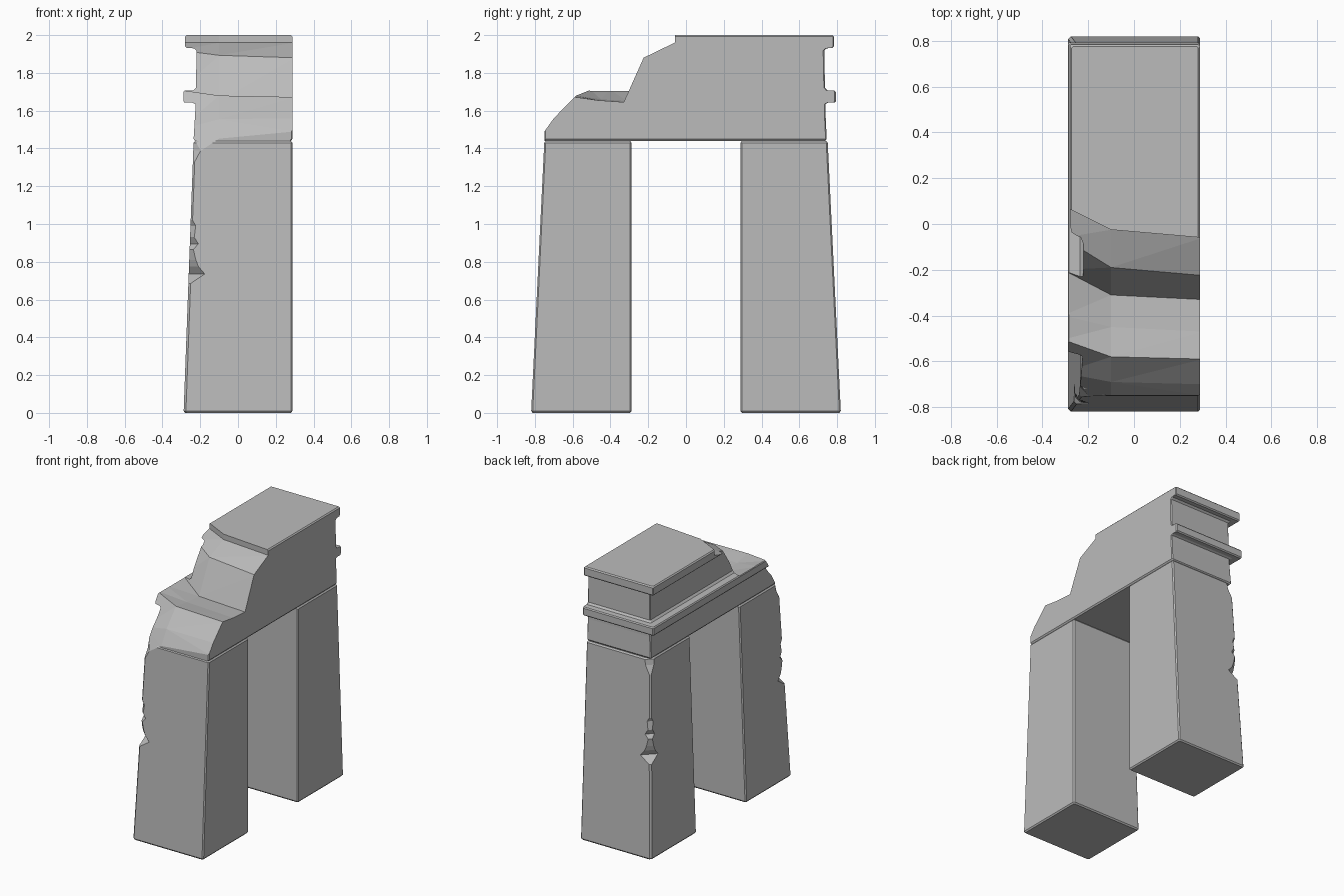
import bpy, bmesh

if "Cube" in bpy.data.objects:
    bpy.data.objects.remove(bpy.data.objects["Cube"])

stone = bpy.data.materials.new("grey stone")
stone.diffuse_color = (0.5, 0.5, 0.5, 1)
stone.use_nodes = True
stone.node_tree.nodes["Principled BSDF"].inputs["Base Color"].default_value = stone.diffuse_color


def ring(z, xl, xr, yi, yo, c, b=0.008, s=1):
    """Rectangle with chamfered corners; c is the chamfer of the left outer corner."""
    pts = [(xl, yo - c), (xl + c, yo), (xr - b, yo), (xr, yo - b),
           (xr, yi + b), (xr - b, yi), (xl + b, yi), (xl, yi + b)]
    return [(x, s * y, z) for x, y in pts]


def loft(name, rings, triangulate=False):
    """Closed solid through equal-sized loops of points."""
    bm = bmesh.new()
    loops = [[bm.verts.new(p) for p in r] for r in rings]
    n = len(loops[0])
    for a, b in zip(loops, loops[1:]):
        for i in range(n):
            j = (i + 1) % n
            bm.faces.new((a[i], a[j], b[j], b[i]))
    bm.faces.new(loops[0])
    bm.faces.new(loops[-1])
    if triangulate:
        bmesh.ops.triangulate(bm, faces=bm.faces[:])
    bmesh.ops.recalc_face_normals(bm, faces=bm.faces[:])
    me = bpy.data.meshes.new(name)
    bm.to_mesh(me)
    bm.free()
    me.materials.append(stone)
    ob = bpy.data.objects.new(name, me)
    bpy.context.collection.objects.link(ob)
    return ob


# Pillars: tapered blocks, chipped along the left outer corner (height, chip width)
chips = [(0.01, 0.012), (0.685, 0.012), (0.735, 0.085), (0.775, 0.05), (0.81, 0.035),
         (0.865, 0.02), (0.895, 0.045), (0.93, 0.022), (0.99, 0.028), (1.02, 0.01),
         (1.33, 0.01), (1.39, 0.04), (1.43, 0.045)]


def pillar(name, s):
    def level(z, c, inset=0.0):
        t = z / 1.44
        return ring(z, -0.288 + 0.053 * t + inset, 0.288 - inset,
                    0.288 + inset, 0.82 - 0.07 * t - inset, c, s=s)
    rings = [level(0, 0.012, 0.008)]
    rings += [level(z, c) for z, c in chips]
    rings.append(level(1.44, 0.045, 0.008))
    return loft(name, rings)


front_pillar = pillar("front_pillar", -1)
back_pillar = pillar("back_pillar", 1)

# Lintel with two projecting bands on the left and back (height, left x, back y)
steps = [(1.44, -0.227, 0.737), (1.45, -0.235, 0.745), (1.60, -0.226, 0.738),
         (1.635, -0.226, 0.738), (1.642, -0.24, 0.752), (1.642, -0.283, 0.785),
         (1.65, -0.289, 0.793), (1.698, -0.289, 0.793), (1.706, -0.283, 0.787),
         (1.708, -0.235, 0.748), (1.722, -0.222, 0.736), (1.918, -0.22, 0.732),
         (1.93, -0.232, 0.745), (1.932, -0.272, 0.775), (1.94, -0.28, 0.783),
         (1.992, -0.28, 0.783), (2.0, -0.272, 0.775)]
lintel = loft("lintel", [
    ring(z, xl, 0.288 if 1.44 < z < 2 else 0.28, -0.75, yb, 0.006, 0.006)
    for z, xl, yb in steps])

# Broken front end: outline of the break at right, middle and left (y, z)
breaks = {
    0.30: [(-1.2, 1.49), (-0.75, 1.49), (-0.70, 1.56), (-0.59, 1.672), (-0.47, 1.655),
           (-0.33, 1.645), (-0.225, 1.88), (-0.06, 1.96)],
    -0.10: [(-1.2, 1.452), (-0.75, 1.452), (-0.69, 1.555), (-0.58, 1.68), (-0.45, 1.66),
            (-0.31, 1.65), (-0.19, 1.893), (-0.025, 1.96)],
    -0.31: [(-1.2, 1.295), (-0.765, 1.295), (-0.65, 1.50), (-0.505, 1.71), (-0.40, 1.71),
            (-0.20, 1.71), (-0.06, 1.92), (0.08, 1.96)],
}
cutter = loft("break_cutter", [
    [(x, y, z) for y, z in p + [(p[-1][0], 2.3), (-1.2, 2.3)]]
    for x, p in breaks.items()], triangulate=True)
cutter.hide_render = True

for ob in (lintel, front_pillar):
    mod = ob.modifiers.new("break", 'BOOLEAN')
    mod.object = cutter
    mod.operation = 'DIFFERENCE'
    mod.solver = 'EXACT'
    bpy.context.view_layer.objects.active = ob
    bpy.ops.object.modifier_apply(modifier=mod.name)
bpy.data.objects.remove(cutter)
